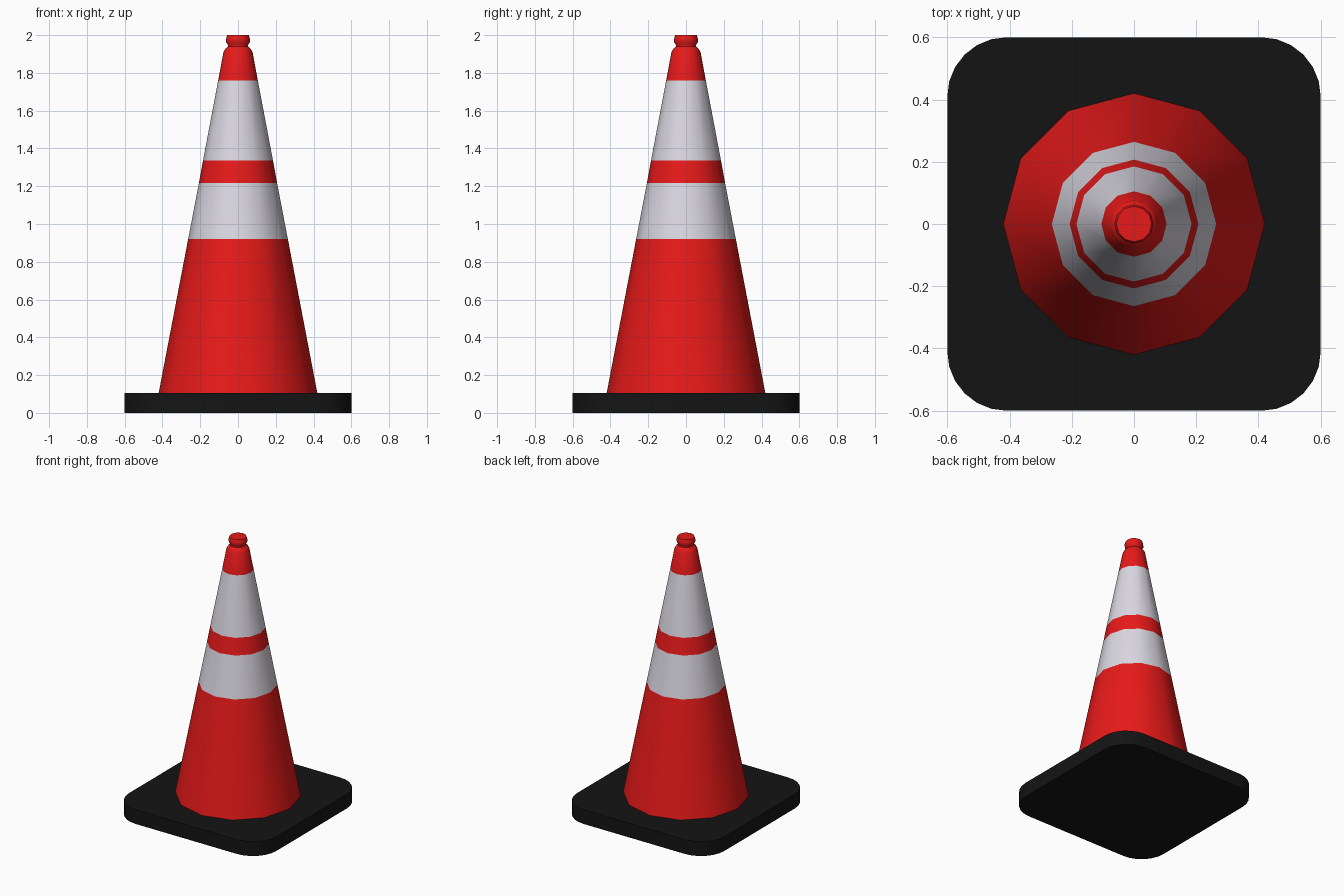
import bpy, bmesh, math

if "Cube" in bpy.data.objects:
    bpy.data.objects.remove(bpy.data.objects["Cube"])


def material(name, rgb):
    m = bpy.data.materials.new(name)
    m.diffuse_color = (*rgb, 1)
    m.use_nodes = True
    m.node_tree.nodes["Principled BSDF"].inputs["Base Color"].default_value = m.diffuse_color
    return m


RED = material("cone red", (0.8, 0.01, 0.01))
WHITE = material("reflective grey", (0.7, 0.68, 0.75))
BLACK = material("rubber black", (0.007, 0.007, 0.007))


def finish(bm, name, mats, angle):
    bmesh.ops.recalc_face_normals(bm, faces=bm.faces)
    me = bpy.data.meshes.new(name)
    bm.to_mesh(me)
    bm.free()
    for m in mats:
        me.materials.append(m)
    ob = bpy.data.objects.new(name, me)
    bpy.context.collection.objects.link(ob)
    bpy.context.view_layer.objects.active = ob
    ob.select_set(True)
    bpy.ops.object.shade_smooth_by_angle(angle=math.radians(angle))
    ob.select_set(False)
    return ob


# Square foot with rounded corners
HALF, R, STEPS, TOP = 0.6, 0.19, 6, 0.105
bm = bmesh.new()
outline = []
for q, (sx, sy) in enumerate(((1, 1), (-1, 1), (-1, -1), (1, -1))):
    for i in range(STEPS + 1):
        a = math.pi / 2 * (q + i / STEPS)
        outline.append(bm.verts.new((sx * (HALF - R) + R * math.cos(a),
                                     sy * (HALF - R) + R * math.sin(a), 0)))
foot = bm.faces.new(outline)
ext = bmesh.ops.extrude_face_region(bm, geom=[foot], use_keep_orig=True)
for v in ext["geom"]:
    if isinstance(v, bmesh.types.BMVert):
        v.co.z = TOP
finish(bm, "base", [BLACK], 35)

# Twelve-sided cone body with neck and knob
SIDES = 12
profile = [(0.42, TOP), (0.264, 0.92), (0.207, 1.217), (0.185, 1.337), (0.105, 1.76),
           (0.077, 1.91), (0.067, 1.928), (0.054, 1.94), (0.054, 1.95),
           (0.063, 1.963), (0.063, 1.98), (0.057, 2.0)]
bm = bmesh.new()
rings = [[bm.verts.new((r * math.cos(2 * math.pi * k / SIDES),
                        r * math.sin(2 * math.pi * k / SIDES), z)) for k in range(SIDES)]
         for r, z in profile]
for i in range(len(rings) - 1):
    for k in range(SIDES):
        n = (k + 1) % SIDES
        f = bm.faces.new((rings[i][k], rings[i][n], rings[i + 1][n], rings[i + 1][k]))
        f.material_index = 1 if i in (1, 3) else 0   # two reflective bands
bm.faces.new(rings[-1])
bm.faces.new(rings[0][::-1])
finish(bm, "cone", [RED, WHITE], 40)
